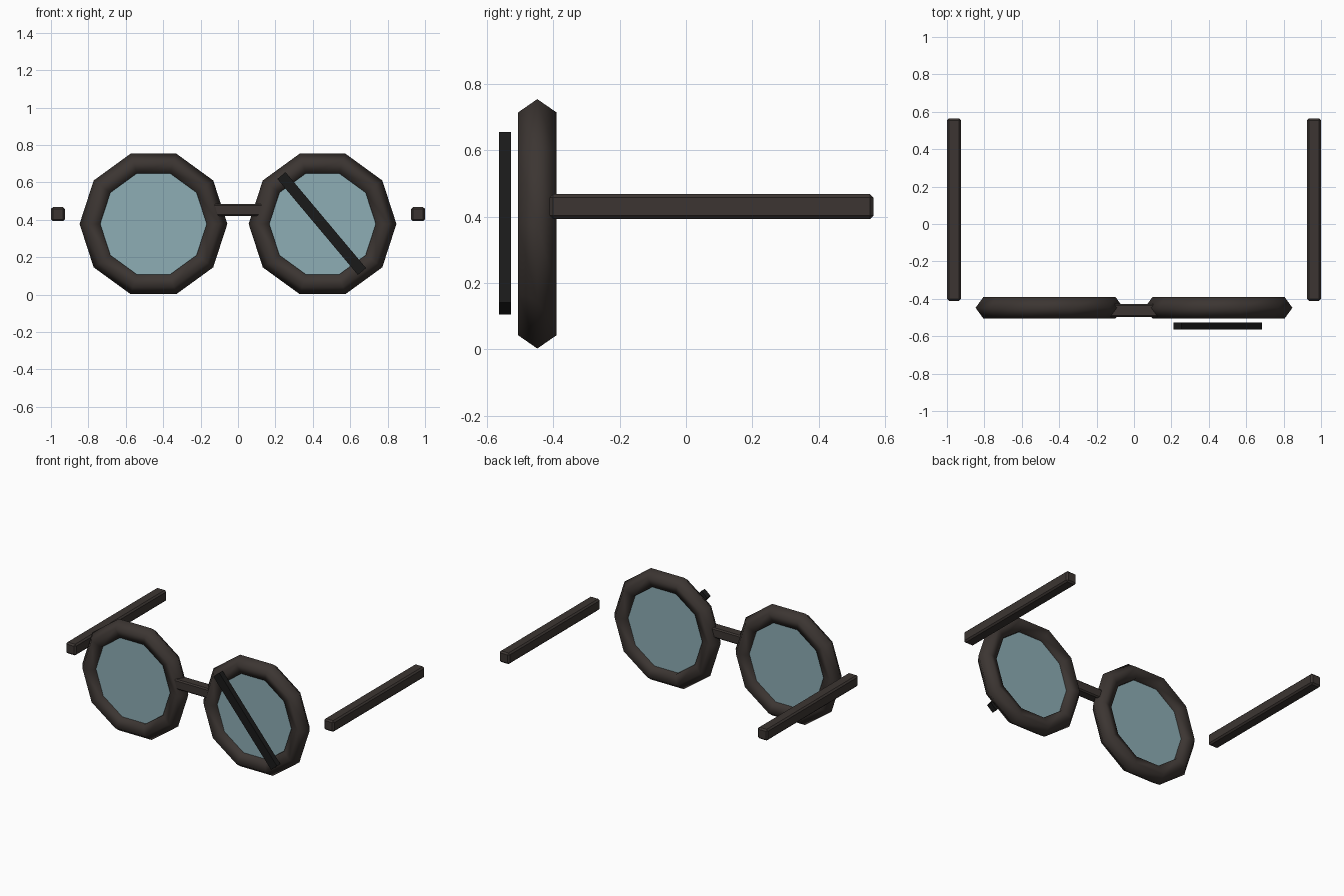
import bpy
from math import radians

if "Cube" in bpy.data.objects:
    bpy.data.objects.remove(bpy.data.objects["Cube"])


def material(name, color):
    m = bpy.data.materials.new(name)
    m.diffuse_color = color
    m.use_nodes = True
    m.node_tree.nodes["Principled BSDF"].inputs["Base Color"].default_value = m.diffuse_color
    return m


FRAME = material("frame_brown", (0.045, 0.036, 0.032, 1))
LENS = material("lens_tint", (0.27, 0.42, 0.46, 0.6))
BLACK = material("strip_black", (0.01, 0.01, 0.01, 1))


def finish(name, mat, smooth=False):
    ob = bpy.context.object
    ob.name = name
    ob.data.materials.append(mat)
    if smooth:
        bpy.ops.object.shade_smooth()
    return ob


def bar(name, loc, size, mat, bevel, tilt=0):
    bpy.ops.mesh.primitive_cube_add(size=1, location=loc, rotation=(0, radians(tilt), 0))
    ob = finish(name, mat)
    ob.scale = size
    bpy.ops.object.transform_apply(location=False, rotation=False, scale=True)
    if bevel:
        mod = ob.modifiers.new("bevel", 'BEVEL')
        mod.width = bevel
        mod.segments = 1
    return ob


for side, s in (("left", -1), ("right", 1)):
    # ten-sided rim with a five-sided tube
    bpy.ops.mesh.primitive_torus_add(
        major_segments=10, minor_segments=5, major_radius=0.334, minor_radius=0.061,
        location=(s * 0.452, -0.448, 0.378), rotation=(radians(90), 0, 0))
    finish("rim_" + side, FRAME, smooth=True)

    # tinted lens, edge hidden in the rim
    bpy.ops.mesh.primitive_cylinder_add(
        vertices=10, radius=0.305, depth=0.025,
        location=(s * 0.452, -0.448, 0.378), rotation=(radians(90), radians(18), 0))
    finish("lens_" + side, LENS)

    # temple arm
    bar("temple_" + side, (s * 0.9625, 0.077, 0.43), (0.075, 0.975, 0.075), FRAME, 0.01)

# nose bridge
bar("bridge", (0, -0.462, 0.452), (0.285, 0.07, 0.066), FRAME, 0.008)

# diagonal strip in front of the right lens
bar("lens_strip", (0.4475, -0.545, 0.38), (0.67, 0.037, 0.057), BLACK, 0, tilt=50)
